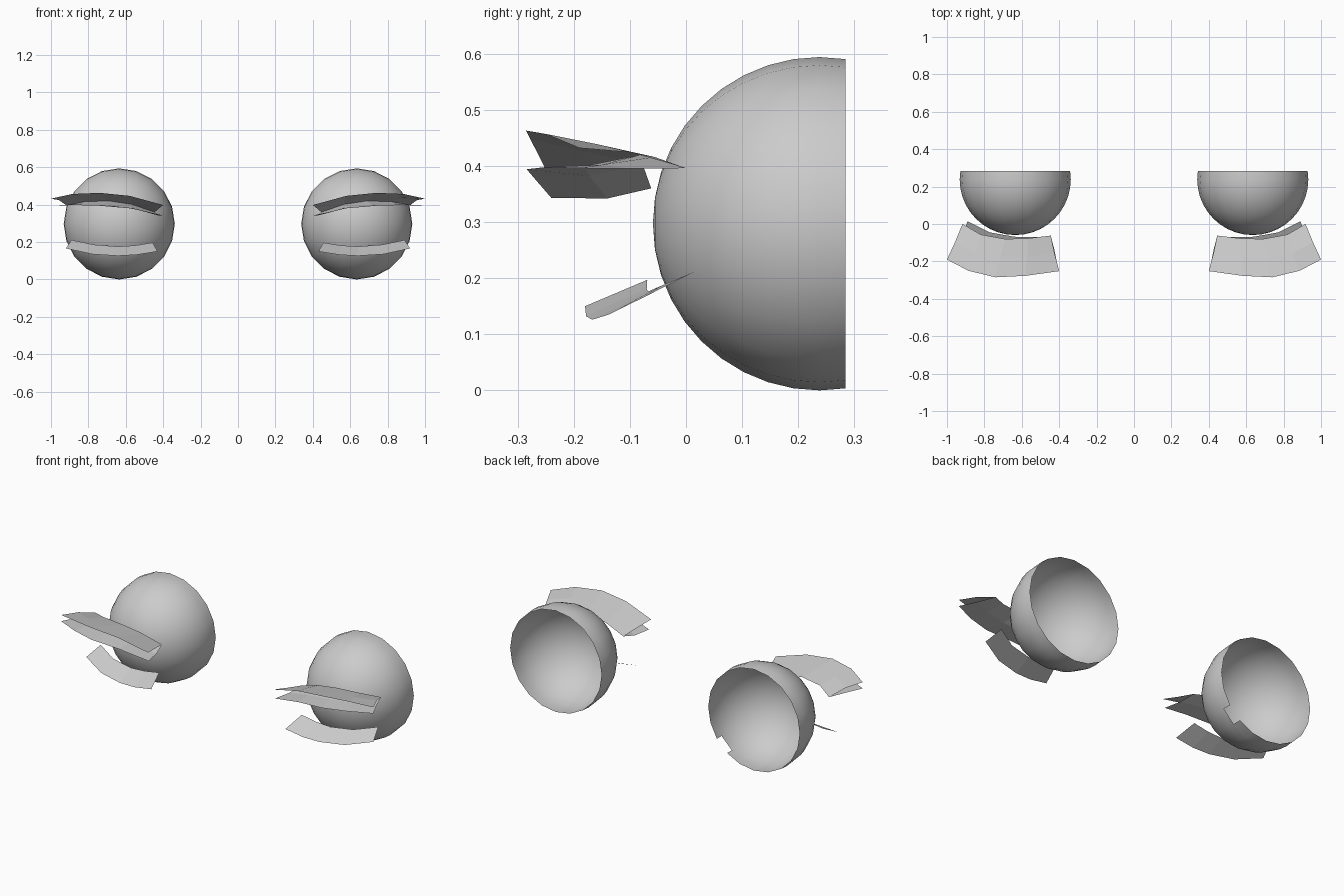
import bpy, bmesh, math
from mathutils import Matrix, Vector

if "Cube" in bpy.data.objects:
    bpy.data.objects.remove(bpy.data.objects["Cube"])

R = 0.297
CENTRE = Vector((0.635, 0.238, R))


def finish(bm, name, smooth):
    me = bpy.data.meshes.new(name)
    bm.to_mesh(me)
    bm.free()
    for p in me.polygons:
        p.use_smooth = smooth
    ob = bpy.data.objects.new(name, me)
    bpy.context.collection.objects.link(ob)


def eyeball(name, side):
    # front half of a sphere, pole forward, open one ring behind the equator
    bm = bmesh.new()
    bmesh.ops.create_uvsphere(bm, u_segments=20, v_segments=20, radius=R,
                              matrix=Matrix.Rotation(math.pi / 2, 4, 'X'))
    back = [v for v in bm.verts if v.co.y > R * math.sin(math.radians(12))]
    bmesh.ops.delete(bm, geom=back, context='VERTS')
    if side < 0:
        # small notch in the rim, low on the inner side
        notch = []
        for f in bm.faces:
            c = f.calc_center_median()
            if c.y > 0.01 and abs(math.degrees(math.atan2(c.z, c.x)) + 45) < 5:
                notch.append(f)
        bmesh.ops.delete(bm, geom=notch, context='FACES')
    bmesh.ops.translate(bm, verts=bm.verts,
                        vec=(CENTRE.x * side, CENTRE.y, CENTRE.z))
    finish(bm, name, True)


def sheet(name, rows, side):
    # strip of quads lofted between matching rows, outer end first
    bm = bmesh.new()
    grid = [[bm.verts.new((x * side, y, z)) for x, y, z in row] for row in rows]
    for a, b in zip(grid, grid[1:]):
        for i in range(len(a) - 1):
            quad = [a[i], a[i + 1], b[i + 1], b[i]]
            bm.faces.new(quad if side < 0 else quad[::-1])
    finish(bm, name, False)


# upper lash: two sheets that share the root and open forward in a V
root = [(.917, 0, .396), (.82, -.056, .416), (.69, -.08, .42),
        (.57, -.077, .402), (.445, -.062, .36)]
top_mid = [(.957, -.097, .424), (.85, -.155, .438), (.715, -.18, .441),
           (.57, -.175, .424), (.425, -.155, .378)]
top_front = [(1.0, -.19, .432), (.885, -.25, .457), (.74, -.285, .463),
             (.58, -.277, .447), (.40, -.252, .398)]
low_mid = [(.955, -.095, .395), (.845, -.15, .402), (.715, -.18, .40),
           (.57, -.172, .382), (.425, -.14, .342)]
low_front = [(1.0, -.19, .396), (.875, -.25, .398), (.74, -.284, .394),
             (.575, -.272, .38), (.405, -.24, .343)]

# lower lash: one sheet sloping down and forward
under_root = [(.89, .014, .211), (.77, -.045, .186), (.64, -.068, .176),
              (.55, -.07, .182), (.457, -.069, .197)]
under_front = [(.92, -.075, .166), (.78, -.138, .135), (.64, -.167, .126),
               (.54, -.178, .132), (.43, -.18, .15)]

for side, label in ((1, "right"), (-1, "left")):
    eyeball(label + "_eyeball", side)
    sheet(label + "_upper_lash_top", [root, top_mid, top_front], side)
    sheet(label + "_upper_lash_bottom", [root, low_mid, low_front], side)
    sheet(label + "_lower_lash", [under_root, under_front], side)
